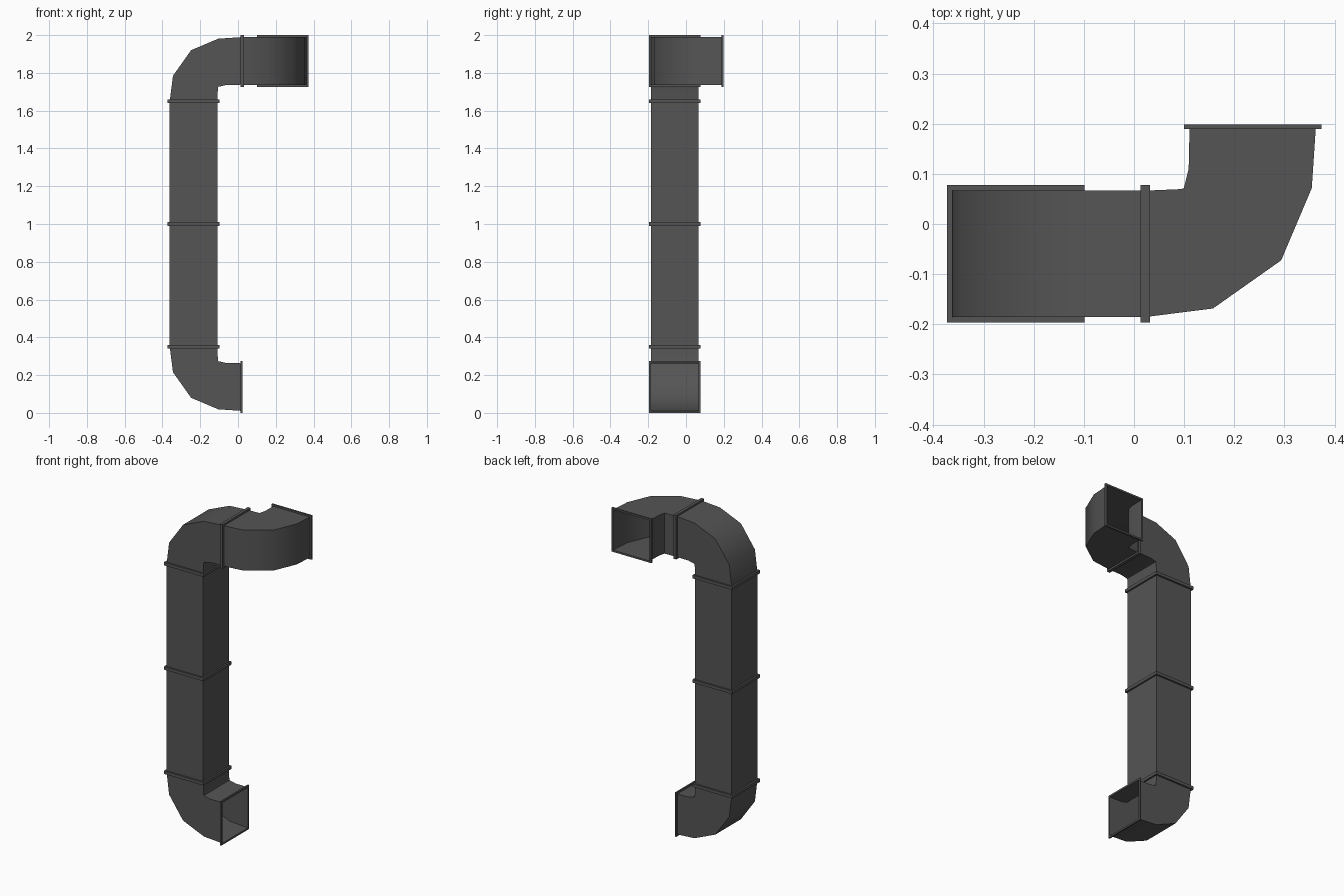
import bpy, bmesh, math
from mathutils import Vector

if "Cube" in bpy.data.objects:
    bpy.data.objects.remove(bpy.data.objects["Cube"])

HALF = 0.126      # duct half width
RIM = 0.137       # flange half width
THICK = 0.0095    # flange thickness
X, Y, Z = Vector((1, 0, 0)), Vector((0, 1, 0)), Vector((0, 0, 1))

dark = bpy.data.materials.new("dark_grey")
dark.diffuse_color = (0.09, 0.09, 0.09, 1)
dark.use_nodes = True
dark.node_tree.nodes["Principled BSDF"].inputs["Base Color"].default_value = dark.diffuse_color


def finish(bm, name, smooth=False):
    mesh = bpy.data.meshes.new(name)
    bm.to_mesh(mesh)
    bm.free()
    mesh.materials.append(dark)
    ob = bpy.data.objects.new(name, mesh)
    bpy.context.collection.objects.link(ob)
    if smooth:
        bpy.ops.object.select_all(action='DESELECT')
        ob.select_set(True)
        bpy.context.view_layer.objects.active = ob
        bpy.ops.object.shade_smooth_by_angle(angle=math.radians(40))
    return ob


def bridge(bm, a, b):
    for i in range(4):
        j = (i + 1) % 4
        bm.faces.new((a[i], a[j], b[j], b[i]))


def square(bm, c, a, b, h):
    return [bm.verts.new(c + a * h * s + b * h * t)
            for s, t in ((1, 1), (1, -1), (-1, -1), (-1, 1))]


def tube(name, rings_of, smooth=False):
    # Open-ended sheet tube; temporary caps make the normals face outward
    bm = bmesh.new()
    rings = rings_of(bm)
    for a, b in zip(rings, rings[1:]):
        bridge(bm, a, b)
    caps = [bm.faces.new(rings[0]), bm.faces.new(rings[-1])]
    bmesh.ops.recalc_face_normals(bm, faces=bm.faces[:])
    bmesh.ops.delete(bm, geom=caps, context='FACES_ONLY')
    return finish(bm, name, smooth)


def straight(name, start, end, a, b):
    tube(name, lambda bm: [square(bm, start, a, b, HALF), square(bm, end, a, b, HALF)])


def elbow(name, start, u, v):
    # Faceted bend entering along u and leaving along v
    w = u.cross(v)
    inner = [(0, .126), (.07, .129), (.077, .131), (.0865, .17), (.0885, .258)]
    outer = [(0, -.126), (.135, -.109), (.271, -.013), (.332, .131), (.3405, .258)]

    def rings(bm):
        return [[bm.verts.new(start + u * p[0] + v * p[1] + w * HALF * s)
                 for p, s in ((i, 1), (i, -1), (o, -1), (o, 1))]
                for i, o in zip(inner, outer)]
    tube(name, rings, True)


def flange(name, face, d, a, b):
    # Square frame whose mating face is at 'face', extending along d
    bm = bmesh.new()
    back = face + d * THICK
    loops = [square(bm, face, a, b, RIM), square(bm, back, a, b, RIM),
             square(bm, back, a, b, HALF), square(bm, face, a, b, HALF)]
    for i in range(4):
        bridge(bm, loops[i], loops[(i + 1) % 4])
    bmesh.ops.recalc_face_normals(bm, faces=bm.faces[:])
    finish(bm, name)


# Joint positions along the duct run
low = Vector((-0.2355, -0.0595, 0.351))
mid = Vector((-0.2355, -0.0595, 1.0))
high = Vector((-0.2355, -0.0595, 1.649))
turn = Vector((0.0225, -0.0595, 1.863))
outlet_low = Vector((0.0225, -0.0595, 0.137))
outlet_top = Vector((0.2365, 0.1985, 1.863))

# Straight risers
straight("lower_riser", low, mid, X, Y)
straight("upper_riser", mid, high, X, Y)

# Three elbows
elbow("bottom_elbow", low, -Z, X)
elbow("top_elbow", high, Z, X)
elbow("side_elbow", turn, X, Y)

# Paired flanges at joints, single flanges at the open ends
for name, p, d, a, b in (("low_joint", low, Z, X, Y), ("middle_joint", mid, Z, X, Y),
                         ("high_joint", high, Z, X, Y), ("turn_joint", turn, X, Y, Z)):
    flange(name + "_flange_a", p, d, a, b)
    flange(name + "_flange_b", p, -d, a, b)
flange("bottom_outlet_flange", outlet_low, -X, Y, Z)
flange("top_outlet_flange", outlet_top, -Y, X, Z)
